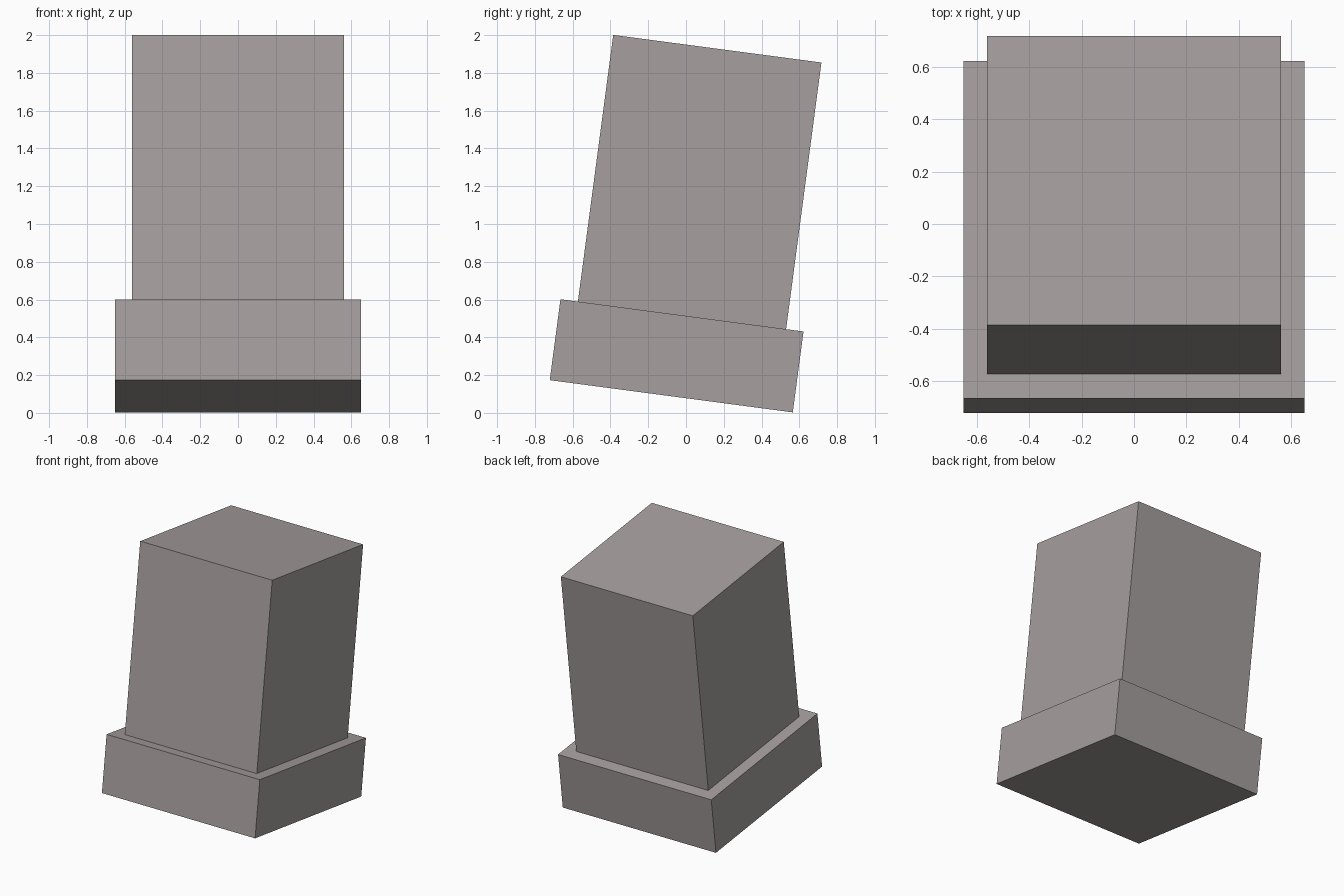
import bpy, math
from mathutils import Matrix, Vector

if "Cube" in bpy.data.objects:
    bpy.data.objects.remove(bpy.data.objects["Cube"])

TILT = Matrix.Rotation(math.radians(-7.55), 4, 'X')   # whole pillar leans to the back
ORIGIN = Vector((0, -0.078, 0.088))                   # centre of the plinth underside

stone = bpy.data.materials.new("warm grey stone")
stone.diffuse_color = (0.381, 0.342, 0.342, 1)
stone.use_nodes = True
stone.node_tree.nodes["Principled BSDF"].inputs["Base Color"].default_value = stone.diffuse_color


def tilted_block(name, width, depth, bottom, height):
    """Box standing at `bottom` along the leaning axis."""
    bpy.ops.mesh.primitive_cube_add(size=1)
    ob = bpy.context.object
    ob.name = name
    local = Matrix.Translation((0, 0, bottom + height / 2)) @ Matrix.Diagonal((width, depth, height, 1))
    ob.data.transform(Matrix.Translation(ORIGIN) @ TILT @ local)
    ob.data.materials.append(stone)
    return ob


# Wide plinth and the tall shaft on it
tilted_block("plinth", 1.30, 1.298, 0.0, 0.432)
tilted_block("shaft", 1.12, 1.112, 0.432, 1.424)
